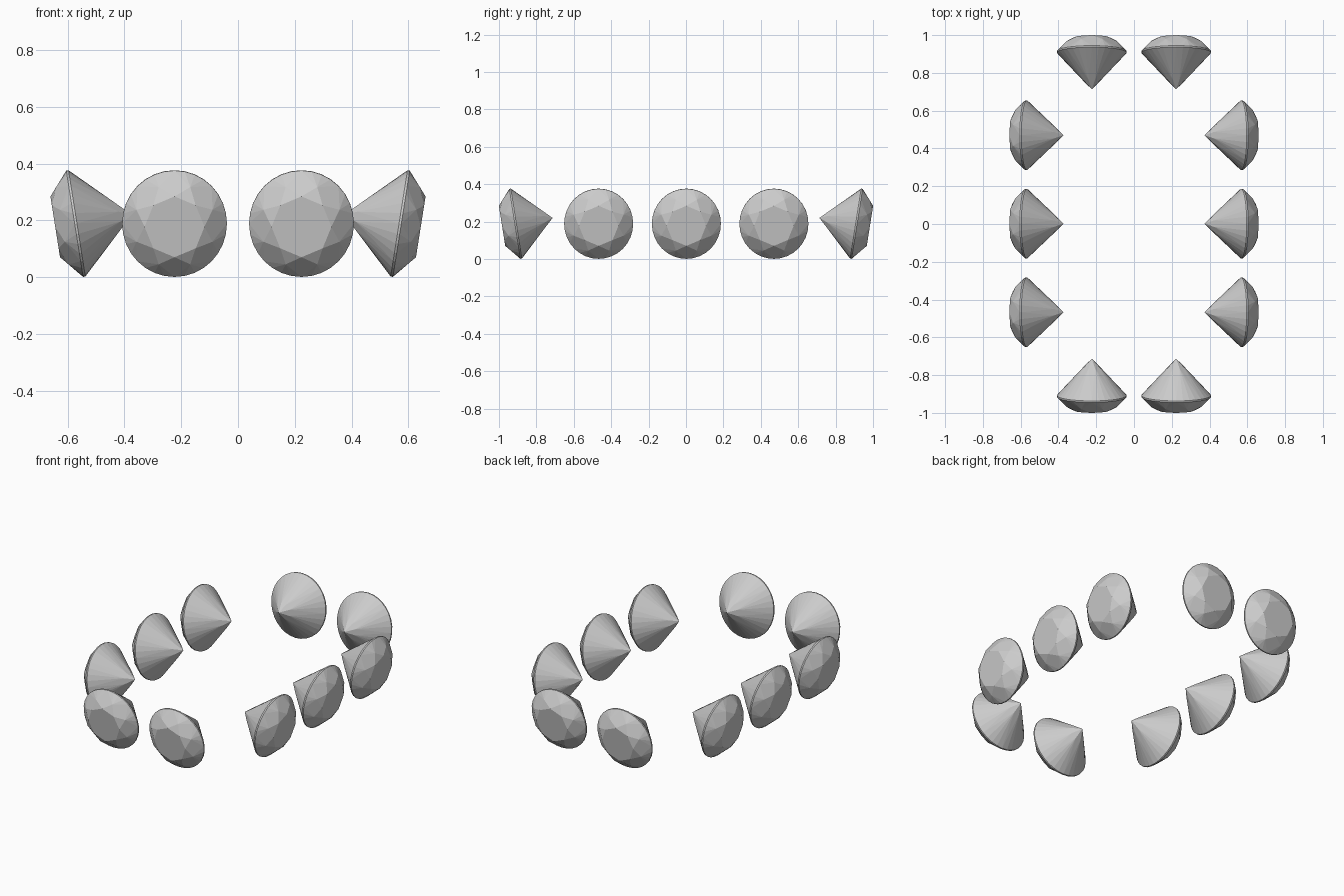
import bpy, bmesh
from math import sin, cos, pi, radians
from mathutils import Matrix, Vector

if "Cube" in bpy.data.objects:
    bpy.data.objects.remove(bpy.data.objects["Cube"])

R, TABLE_R, CROWN, PAVILION, GIRDLE = 0.1845, 0.1055, 0.0734, 0.2, 0.004
STRETCH = 1.027          # gem is slightly taller than wide
TILT = radians(9)


def ring(r, z, count, offset=0.0):
    return [(r * cos(2 * pi * i / count + offset) * STRETCH,
             r * sin(2 * pi * i / count + offset), z) for i in range(count)]


# Brilliant-cut gem: convex hull of table, star, girdle, pavilion and culet points
def gem_mesh():
    half = pi / 8
    star_r, low_r = 0.145, 0.045
    star_z = GIRDLE + (CROWN - GIRDLE) * (R - star_r * cos(half)) / (R - TABLE_R)
    low_z = -GIRDLE - (PAVILION - GIRDLE) * (1 - low_r * cos(half) / R)
    points = (ring(TABLE_R, CROWN, 8) + ring(star_r, star_z, 8, half)
              + ring(R, GIRDLE, 32) + ring(R, -GIRDLE, 32)
              + ring(low_r, low_z, 8, half) + [(0, 0, -PAVILION)])
    bm = bmesh.new()
    for p in points:
        bm.verts.new(p)
    bmesh.ops.convex_hull(bm, input=bm.verts[:])
    bmesh.ops.dissolve_limit(bm, angle_limit=radians(0.5),
                             verts=bm.verts[:], edges=bm.edges[:])
    bmesh.ops.recalc_face_normals(bm, faces=bm.faces[:])
    mesh = bpy.data.meshes.new("round_gem")
    bm.to_mesh(mesh)
    bm.free()
    return mesh


mesh = gem_mesh()


# Place a gem with its table facing outwards and tipped slightly down
def place(name, x, y, outward):
    out = Vector(outward)
    axis = out * cos(TILT) - Vector((0, 0, sin(TILT)))
    up = out * sin(TILT) + Vector((0, 0, cos(TILT)))
    side = axis.cross(up)
    rot = Matrix((up, side, axis)).transposed().to_4x4()
    ob = bpy.data.objects.new(name, mesh)
    ob.matrix_world = Matrix.Translation((x, y, 0.1885)) @ rot
    bpy.context.collection.objects.link(ob)


# Three gems along each long side, two at each end
for s, label in ((1, "right"), (-1, "left")):
    for i, y in enumerate((-0.467, 0.002, 0.47)):
        place(f"{label}_gem_{i + 1}", s * 0.571, y, (s, 0, 0))
for s, label in ((-1, "front"), (1, "back")):
    for i, x in enumerate((-0.2235, 0.2235)):
        place(f"{label}_gem_{i + 1}", x, s * 0.911, (0, s, 0))
